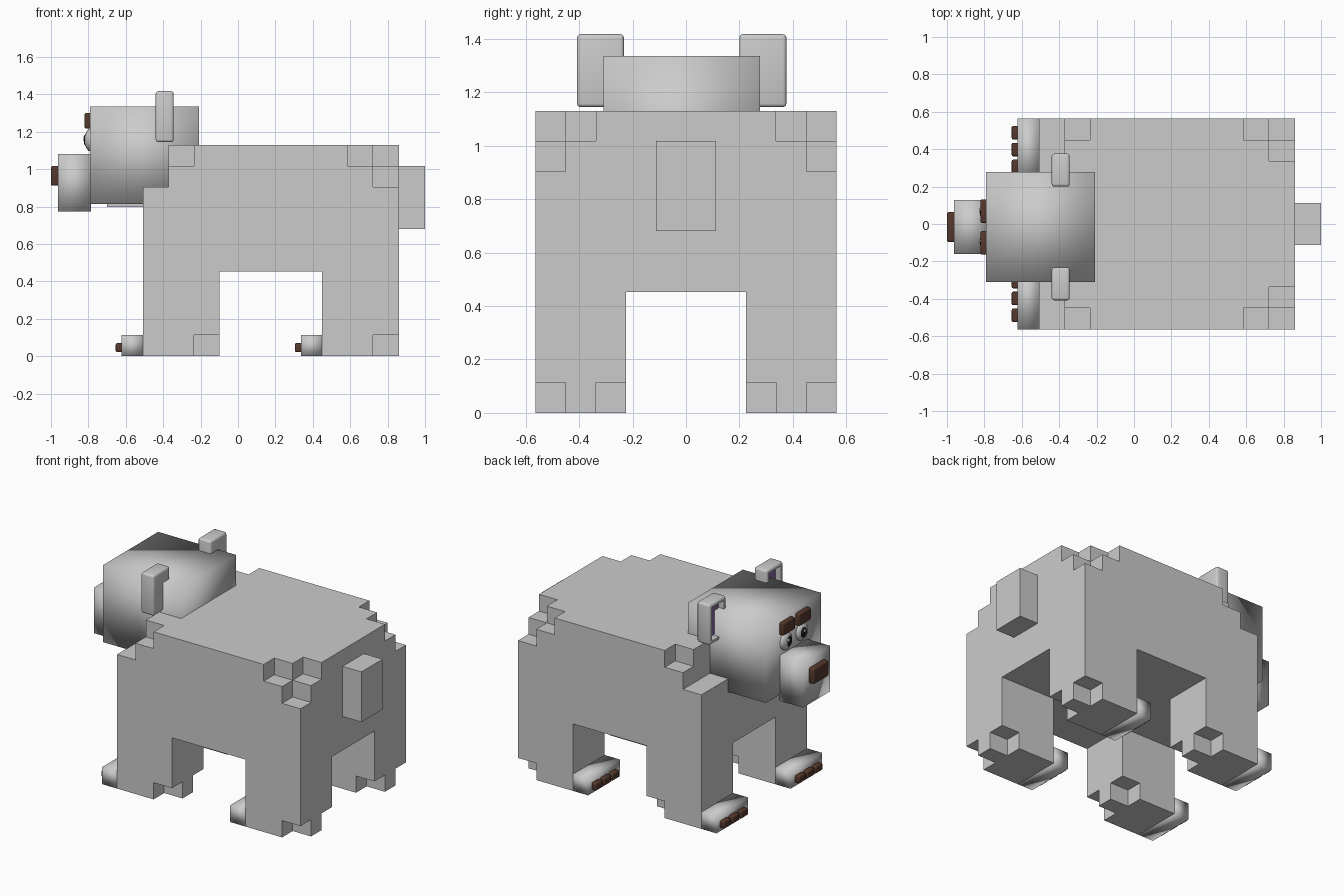
import bpy, bmesh, math

if "Cube" in bpy.data.objects:
    bpy.data.objects.remove(bpy.data.objects["Cube"])

def material(name, rgb):
    m = bpy.data.materials.new(name)
    m.diffuse_color = (*rgb, 1)
    m.use_nodes = True
    m.node_tree.nodes["Principled BSDF"].inputs["Base Color"].default_value = m.diffuse_color
    return m

BROWN = material("dark_brown", (0.09, 0.04, 0.025))
PURPLE = material("ear_purple", (0.22, 0.13, 0.33))
WHITE = material("eye_white", (0.85, 0.85, 0.85))
BLACK = material("pupil_black", (0.01, 0.01, 0.01))

def finish(name, bm, mat=None, smooth=False):
    bmesh.ops.recalc_face_normals(bm, faces=bm.faces)
    me = bpy.data.meshes.new(name)
    bm.to_mesh(me)
    bm.free()
    for p in me.polygons:
        p.use_smooth = smooth
    ob = bpy.data.objects.new(name, me)
    bpy.context.collection.objects.link(ob)
    if mat:
        me.materials.append(mat)
    return ob

def box(name, x, y, z, mat=None, smooth=False, bevel=0):
    bm = bmesh.new()
    bmesh.ops.create_cube(bm, size=1)
    for v in bm.verts:
        v.co = [r[0] + (c + 0.5) * (r[1] - r[0]) for c, r in zip(v.co, (x, y, z))]
    if bevel:
        bmesh.ops.bevel(bm, geom=bm.edges[:], offset=bevel, segments=3,
                        profile=0.5, affect='EDGES')
    return finish(name, bm, mat, smooth)

def ball(name, loc, size, mat):
    bm = bmesh.new()
    bmesh.ops.create_uvsphere(bm, u_segments=24, v_segments=12, radius=1)
    for v in bm.verts:
        v.co = [l + c * s for l, c, s in zip(loc, v.co, size)]
    return finish(name, bm, mat, True)

# Blocky body with four legs on a 10 x 10 x 10 cell grid
X0, Y0 = -0.509, -0.563
SX, SY, SZ = 0.1369, 0.1126, 0.113

def filled(i, j, k):
    if not all(0 <= n <= 9 for n in (i, j, k)):
        return False
    side = min(j, 9 - j)
    if k < 4 and (3 <= i <= 6 or side > 2):          # gaps between legs
        return False
    if k == 0 and i in (2, 9) and side in (0, 2):    # notched heels
        return False
    if i == 0 and k >= 8:                            # step under the head
        return False
    if (i, k, side) == (1, 9, 0):                    # shoulder corners
        return False
    return (9 - i) + side + (9 - k) > 1              # rump corners

def body():
    bm = bmesh.new()
    for n in range(1000):
        cell = (n // 100, n // 10 % 10, n % 10)
        if not filled(*cell):
            continue
        for axis in range(3):
            for d in (0, 1):
                nb = list(cell)
                nb[axis] += 2 * d - 1
                if filled(*nb):
                    continue
                vs = []
                for a, b in ((0, 0), (1, 0), (1, 1), (0, 1)):
                    o = [0, 0, 0]
                    o[axis], o[(axis + 1) % 3], o[(axis + 2) % 3] = d, a, b
                    vs.append(bm.verts.new((X0 + SX * (cell[0] + o[0]),
                                            Y0 + SY * (cell[1] + o[1]),
                                            SZ * (cell[2] + o[2]))))
                bm.faces.new(vs)
    bmesh.ops.remove_doubles(bm, verts=bm.verts, dist=0.001)
    bmesh.ops.recalc_face_normals(bm, faces=bm.faces)
    bmesh.ops.dissolve_limit(bm, angle_limit=0.02, verts=bm.verts, edges=bm.edges)
    return finish("body", bm)

body()
box("tail", (0.86, 1.0), (-0.113, 0.113), (0.68, 1.018))

# Toes and claws
for leg, x in (("front", -0.509), ("back", 0.449)):
    for side, s in (("left", 1), ("right", -1)):
        box(f"{leg}_{side}_foot", (x - 0.113, x),
            sorted((s * 0.225, s * 0.563)), (0, 0.113), smooth=True)
        for n in range(3):
            y = s * (0.308 + n * 0.09)
            box(f"{leg}_{side}_claw_{n + 1}", (x - 0.145, x - 0.105),
                (y - 0.036, y + 0.036), (0.022, 0.07), BROWN, True, 0.008)

# Head, neck and snout
CY = -0.016
box("neck", (-0.70, -0.45), (CY - 0.2, CY + 0.2), (0.797, 0.95))
box("head", (-0.79, -0.208), (CY - 0.293, CY + 0.293), (0.815, 1.335), smooth=True)
box("snout", (-0.963, -0.785), (CY - 0.145, CY + 0.145), (0.773, 1.08), smooth=True)
box("nose", (-1.0, -0.955), (CY - 0.08, CY + 0.08), (0.912, 1.017), BROWN, True, 0.01)

# Ears: rounded blocks with a recessed coloured front
def ear(name, y):
    bm = bmesh.new()
    bmesh.ops.create_cube(bm, size=1)
    for v in bm.verts:
        v.co = (-0.392 + v.co.x * 0.096, y + v.co.y * 0.176, 1.281 + v.co.z * 0.273)
    bm.normal_update()
    front = min(bm.faces, key=lambda f: f.calc_center_median().x)
    outer = [e for e in bm.edges]
    bmesh.ops.inset_region(bm, faces=[front], thickness=0.034)
    for v in bmesh.ops.extrude_face_region(bm, geom=[front])["geom"]:
        if isinstance(v, bmesh.types.BMVert):
            v.co.x += 0.045
    if front.is_valid:
        bmesh.ops.delete(bm, geom=[front], context='FACES_ONLY')
    bmesh.ops.bevel(bm, geom=[e for e in outer if e.is_valid], offset=0.014,
                    segments=3, profile=0.5, affect='EDGES')
    ob = finish(name, bm)
    bpy.context.view_layer.objects.active = ob
    ob.select_set(True)
    bpy.ops.object.shade_smooth_by_angle(angle=math.radians(40))
    ob.select_set(False)
    box(name + "_inner", (-0.405, -0.39), (y - 0.056, y + 0.056), (1.176, 1.386), PURPLE)

# Face details mirrored about the head centre
for side, s in (("left", 1), ("right", -1)):
    ear(f"{side}_ear", CY + s * 0.304)
    y = CY + s * 0.085
    box(f"{side}_brow", (-0.82, -0.78), (y - 0.063, y + 0.063), (1.218, 1.3),
        BROWN, True, 0.008)
    ball(f"{side}_eye", (-0.79, y, 1.156), (0.03, 0.058, 0.06), WHITE)
    ball(f"{side}_pupil", (-0.805, y - s * 0.006, 1.156), (0.02, 0.034, 0.04), BLACK)
    ball(f"{side}_eye_glint", (-0.819, y + 0.01, 1.17), (0.007, 0.01, 0.01), WHITE)
